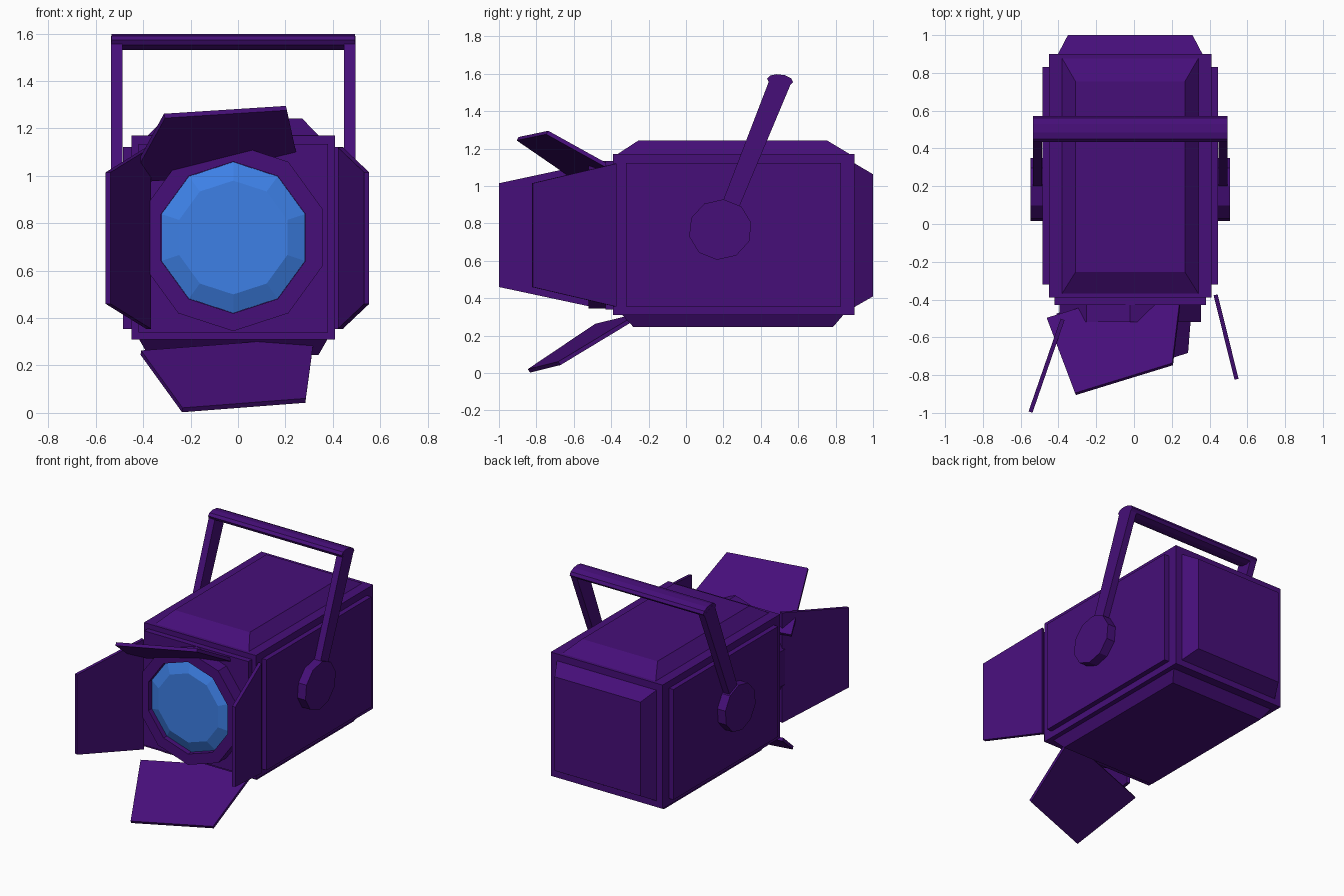
import bpy, bmesh, math
from mathutils import Vector

if "Cube" in bpy.data.objects:
    bpy.data.objects.remove(bpy.data.objects["Cube"])

CX, CZ = -0.02, 0.74   # centre line of the lamp


def material(name, rgb):
    m = bpy.data.materials.new(name)
    m.diffuse_color = (*rgb, 1)
    m.use_nodes = True
    m.node_tree.nodes["Principled BSDF"].inputs["Base Color"].default_value = m.diffuse_color
    return m


PURPLE = material("purple_paint", (0.061, 0.0045, 0.19))
BLUE = material("blue_glass", (0.047, 0.216, 0.79))


def loft(name, loops, mat=PURPLE):
    """Bridge matching point loops one after another and cap both ends."""
    bm = bmesh.new()
    rings = [[bm.verts.new(p) for p in loop] for loop in loops]
    n = len(rings[0])
    for a, b in zip(rings, rings[1:]):
        for i in range(n):
            j = (i + 1) % n
            bm.faces.new((a[i], a[j], b[j], b[i]))
    bm.faces.new(rings[0])
    bm.faces.new(rings[-1])
    bmesh.ops.recalc_face_normals(bm, faces=bm.faces)
    me = bpy.data.meshes.new(name)
    bm.to_mesh(me)
    bm.free()
    me.materials.append(mat)
    ob = bpy.data.objects.new(name, me)
    bpy.context.collection.objects.link(ob)
    return ob


def rect(axis, pos, u0, u1, v0, v1):
    """Rectangle across an axis; u, v are the other axes in x, y, z order."""
    out = []
    for u, v in ((u0, v0), (u1, v0), (u1, v1), (u0, v1)):
        p = [u, v]
        p.insert(axis, pos)
        out.append(p)
    return out


def disc_y(r, y, n=10):
    return [(CX + r * math.sin(i * math.tau / n), y, CZ + r * math.cos(i * math.tau / n)) for i in range(n)]


def disc_x(x, cy, cz, ry, rz, tilt=0.0, n=10):
    c, s = math.cos(tilt), math.sin(tilt)
    pts = []
    for i in range(n):
        a = i * math.tau / n
        u, v = ry * math.cos(a), rz * math.sin(a)
        pts.append((x, cy + u * c - v * s, cz + u * s + v * c))
    return pts


# housing and its raised panels
loft("housing", [rect(1, -0.39, -0.45, 0.41, 0.31, 1.17), rect(1, 0.90, -0.45, 0.41, 0.31, 1.17)])
loft("top_panel", [rect(2, 1.165, -0.385, 0.345, -0.375, 0.885), rect(2, 1.243, -0.31, 0.27, -0.255, 0.755)])
loft("bottom_panel", [rect(2, 0.315, -0.42, 0.38, -0.345, 0.845), rect(2, 0.245, -0.38, 0.34, -0.28, 0.785)])
loft("back_panel", [rect(1, 0.895, -0.405, 0.365, 0.35, 1.125), rect(1, 1.0, -0.35, 0.31, 0.41, 1.063)])
loft("side_panels", [rect(0, -0.485, -0.32, 0.83, 0.355, 1.122), rect(0, 0.445, -0.32, 0.83, 0.355, 1.122)])
loft("front_plate", [rect(1, -0.43, -0.42, 0.38, 0.34, 1.135), rect(1, -0.385, -0.42, 0.38, 0.34, 1.135)])

# lens and its ring
loft("lens_ring", [disc_y(0.395, -0.42), disc_y(0.395, -0.52), disc_y(0.32, -0.52), disc_y(0.32, -0.47)])
loft("lens", [disc_y(0.319, -0.46), disc_y(0.319, -0.485), disc_y(0.24, -0.518)], BLUE)


# barn doors: trapezoid sheets, given outer edge then inner edge
def door(name, corners, t=0.011):
    p = [Vector(c) for c in corners]
    nrm = (p[1] - p[0]).cross(p[3] - p[0]).normalized() * t
    loft(name, [[q - nrm for q in p], [q + nrm for q in p]])


door("top_door", [(-0.31, -0.90, 1.253), (0.204, -0.742, 1.286), (0.26, -0.28, 1.03), (-0.46, -0.502, 0.98)])
door("bottom_door", [(-0.235, -0.84, 0.012), (0.285, -0.677, 0.052), (0.32, -0.25, 0.31), (-0.41, -0.48, 0.254)])
door("left_door", [(-0.548, -0.996, 0.46), (-0.548, -0.996, 1.015), (-0.378, -0.505, 1.12), (-0.378, -0.505, 0.355)])
door("right_door", [(0.543, -0.822, 0.46), (0.543, -0.822, 1.015), (0.432, -0.375, 1.12), (0.432, -0.375, 0.355)])

# yoke: hubs and arms on both sides, joined by a flattened bar
arm_profile = [(0.142, 0.776), (0.224, 0.744), (0.562, 1.55), (0.455, 1.59)]
for side, label in ((-1, "left"), (1, "right")):
    def at(d):
        return CX + side * d
    loft(label + "_hub", [disc_x(at(0.46), 0.183, 0.767, 0.17, 0.162, 0.22),
                          disc_x(at(0.527), 0.183, 0.767, 0.17, 0.162, 0.22)])
    loft(label + "_arm", [[(at(d), y, z) for y, z in arm_profile] for d in (0.468, 0.515)])
loft("handle_bar", [disc_x(CX + d, 0.503, 1.565, 0.07, 0.032, -0.12) for d in (-0.514, 0.514)])
